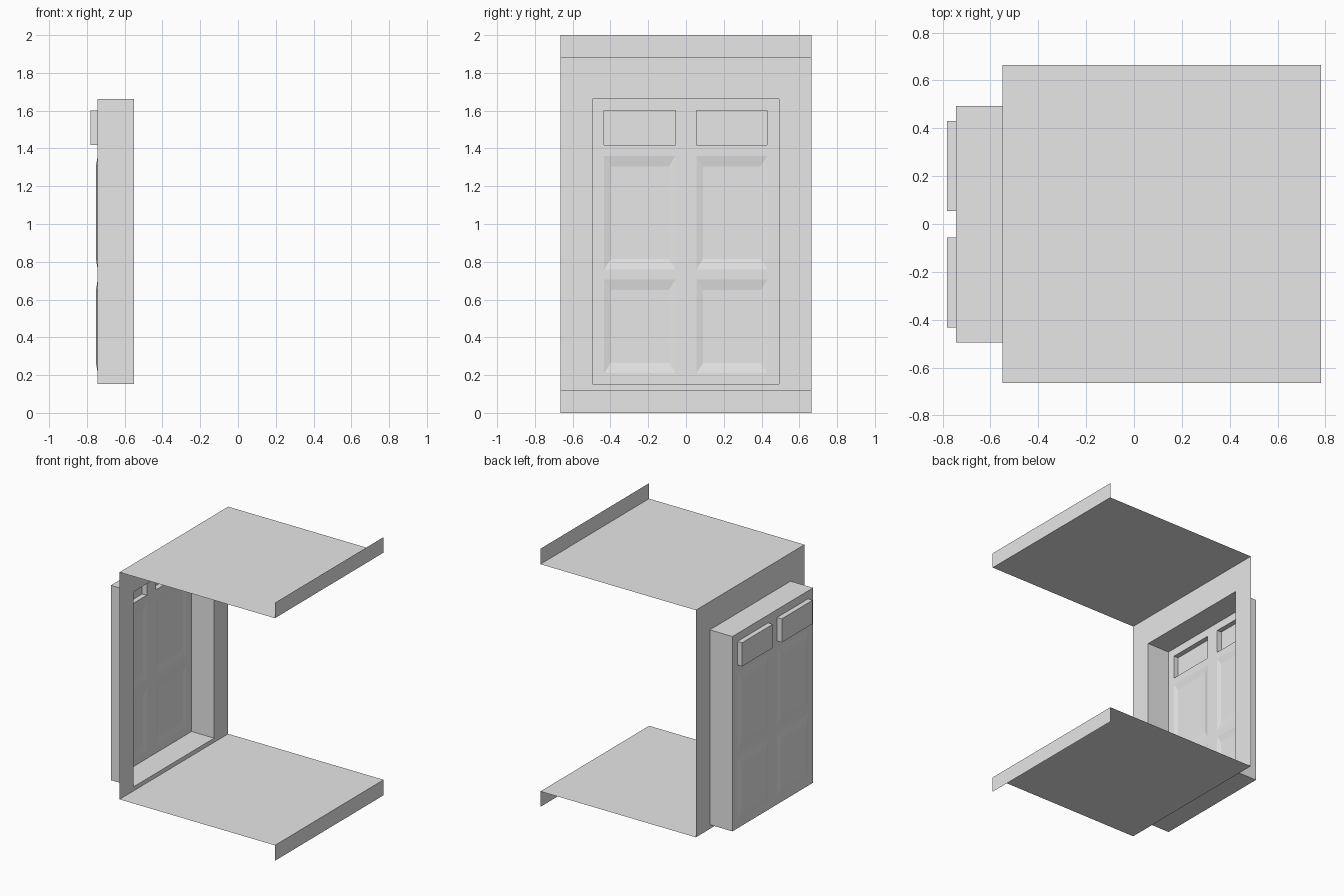
import bpy
import bmesh

cube = bpy.data.objects.get("Cube")
if cube:
    bpy.data.objects.remove(cube, do_unlink=True)

# Single grey finish
grey = bpy.data.materials.new("plain_grey")
grey.use_nodes = True
grey.diffuse_color = (0.8, 0.8, 0.8, 1)
grey.node_tree.nodes["Principled BSDF"].inputs["Base Color"].default_value = (0.8, 0.8, 0.8, 1)

HALF = 0.665                       # half depth of the shell
WALL_X, DOOR_X, WINDOW_X, END_X = -0.55, -0.743, -0.782, 0.782
PANEL_X = DOOR_X - 0.009
LOW, HIGH = 0.12, 1.88             # floor and roof heights


def build(name, quads):
    """Make one thin sheet object from a list of four-cornered faces."""
    bm = bmesh.new()
    for quad in quads:
        bm.faces.new([bm.verts.new(p) for p in quad])
    bmesh.ops.remove_doubles(bm, verts=bm.verts, dist=0.0001)
    mesh = bpy.data.meshes.new(name)
    bm.to_mesh(mesh)
    bm.free()
    mesh.materials.append(grey)
    obj = bpy.data.objects.new(name, mesh)
    bpy.context.collection.objects.link(obj)


def rect(x, box):
    """Corners of an upright rectangle, ordered to face -x."""
    y0, y1, z0, z1 = box
    return [(x, y0, z0), (x, y0, z1), (x, y1, z1), (x, y1, z0)]


def ring(x_a, box_a, x_b, box_b):
    """Four faces joining one upright rectangle to another."""
    a, b = rect(x_a, box_a), rect(x_b, box_b)
    return [[a[i], a[(i + 1) % 4], b[(i + 1) % 4], b[i]] for i in range(4)]


# Roof and floor sheets, each with an end lip
for name, z, lip in (("roof", HIGH, 2.0), ("floor", LOW, 0.0)):
    path = [(WALL_X, z), (END_X, z), (END_X, lip)]
    build(name, [[(xa, -HALF, za), (xb, -HALF, zb), (xb, HALF, zb), (xa, HALF, za)]
                 for (xa, za), (xb, zb) in zip(path, path[1:])])

# End wall with a doorway, and the deep door surround
doorway = (-0.495, 0.493, 0.152, 1.662)
build("end_wall", ring(WALL_X, (-HALF, HALF, LOW, HIGH), WALL_X, doorway))
build("door_surround", ring(WALL_X, doorway, DOOR_X, doorway))

# Door sheet: odd cells of this grid hold the pressed panels and windows
ys = [doorway[0], -0.433, -0.056, 0.055, 0.43, doorway[1]]
zs = [doorway[2], 0.21, 0.705, 0.76, 1.36, 1.417, 1.6, doorway[3]]
door, panels, windows = [], [], []
for i in range(len(ys) - 1):
    for j in range(len(zs) - 1):
        cell = (ys[i], ys[i + 1], zs[j], zs[j + 1])
        if i % 2 == 0 or j % 2 == 0:
            door.append(rect(DOOR_X, cell))
        elif j == 5:
            windows += ring(DOOR_X, cell, WINDOW_X, cell) + [rect(WINDOW_X, cell)]
        else:
            inner = (cell[0] + 0.035, cell[1] - 0.035, cell[2] + 0.055, cell[3] - 0.055)
            panels += ring(DOOR_X, cell, PANEL_X, inner) + [rect(PANEL_X, inner)]
build("door_sheet", door)
build("door_panels", panels)
build("door_windows", windows)
